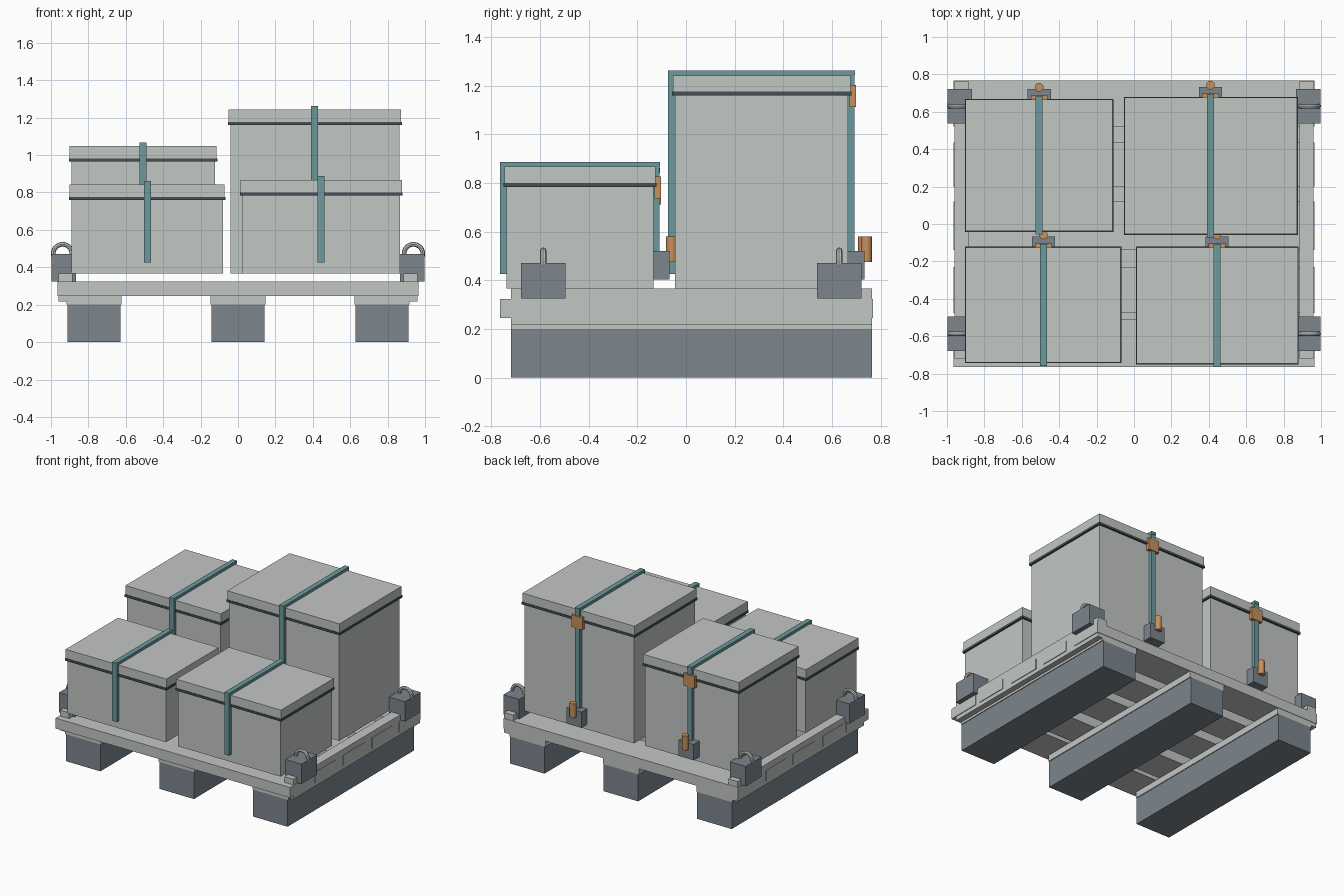
import bpy
import math

cube = bpy.data.objects.get("Cube")
if cube:
    bpy.data.objects.remove(cube, do_unlink=True)


def material(name, rgb):
    m = bpy.data.materials.new(name)
    m.use_nodes = True
    m.diffuse_color = (*rgb, 1)
    m.node_tree.nodes["Principled BSDF"].inputs["Base Color"].default_value = (*rgb, 1)
    return m


PALE = material("pale grey", (0.54, 0.57, 0.55))
SLATE = material("slate", (0.20, 0.24, 0.27))
DARK = material("dark slate", (0.06, 0.08, 0.09))
TEAL = material("teal", (0.15, 0.32, 0.34))
COPPER = material("copper", (0.57, 0.28, 0.11))


def finish(name, mat):
    ob = bpy.context.object
    ob.name = name
    ob.data.materials.append(mat)
    return ob


def box(name, mat, x0, x1, y0, y1, z0, z1):
    """Box given by its lower and upper limits on each axis."""
    bpy.ops.mesh.primitive_cube_add(
        size=1, location=((x0 + x1) / 2, (y0 + y1) / 2, (z0 + z1) / 2))
    bpy.context.object.scale = (x1 - x0, y1 - y0, z1 - z0)
    bpy.ops.object.transform_apply(location=False, rotation=False)
    return finish(name, mat)


# Pallet: three runners with cap boards, five deck boards, two side rails
for x in (-0.77, 0, 0.77):
    box("runner", SLATE, x - 0.142, x + 0.142, -0.72, 0.765, 0, 0.2)
    box("runner_cap", PALE, x - 0.148, x + 0.148, -0.72, 0.765, 0.2, 0.247)

for y0, y1 in ((-0.765, -0.51), (-0.475, -0.23), (-0.14, 0.12), (0.2, 0.435), (0.52, 0.768)):
    box("deck_board", PALE, -0.965, 0.965, y0, y1, 0.246, 0.323)

for s in (-1, 1):
    xs = sorted((s * 0.885, s * 0.96))
    box("side_rail", PALE, *xs, -0.72, 0.765, 0.217, 0.366)

# Corner brackets with lifting rings
for s in (-1, 1):
    xs = sorted((s * 0.867, s * 0.997))
    for y in (-0.587, 0.63):
        box("corner_bracket", SLATE, *xs, y - 0.092, y + 0.092, 0.325, 0.472)
        bpy.ops.mesh.primitive_torus_add(
            major_segments=24, minor_segments=8, major_radius=0.05, minor_radius=0.0125,
            location=(s * 0.938, y, 0.473), rotation=(math.pi / 2, 0, 0))
        finish("lifting_ring", PALE)
        bpy.ops.object.shade_smooth_by_angle()


def crate(x0, x1, y0, y1, top, strap_x):
    """Lidded crate; the limits are those of the lid."""
    lip = 0.009
    box("crate_body", PALE, x0 + lip, x1 - lip, y0 + lip, y1 - lip, 0.367, top - 0.06)
    box("crate_seal", DARK, x0 - 0.004, x1 + 0.004, y0 - 0.004, y1 + 0.004,
        top - 0.083, top - 0.066)
    box("crate_lid", PALE, x0, x1, y0, y1, top - 0.066, top)

    # Strap over the front, top and back
    a, b = strap_x - 0.019, strap_x + 0.019
    box("strap_front", TEAL, a, b, y0 - 0.019, y0 + lip, 0.425, top + 0.02)
    box("strap_top", TEAL, a, b, y0 - 0.019, y1 + 0.019, top - 0.001, top + 0.02)
    box("strap_back", TEAL, a, b, y1 - lip, y1 + 0.016, 0.425, top + 0.02)

    # Buckle, tensioner and its handle at the back
    box("buckle", COPPER, strap_x - 0.045, strap_x + 0.045, y1 - 0.004, y1 + 0.022,
        top - 0.13, top - 0.04)
    box("tensioner", SLATE, strap_x - 0.062, strap_x + 0.062, y1 - 0.009, y1 + 0.057,
        0.403, 0.52)
    bpy.ops.mesh.primitive_cylinder_add(
        vertices=20, radius=0.023, depth=0.105, location=(strap_x, y1 + 0.066, 0.527))
    finish("tensioner_handle", COPPER)
    bpy.ops.object.shade_smooth_by_angle()


crate(-0.90, -0.072, -0.74, -0.125, 0.842, -0.484)
crate(0.014, 0.876, -0.746, -0.125, 0.867, 0.443)
crate(-0.90, -0.114, -0.038, 0.665, 1.048, -0.507)
crate(-0.05, 0.872, -0.054, 0.676, 1.243, 0.409)
